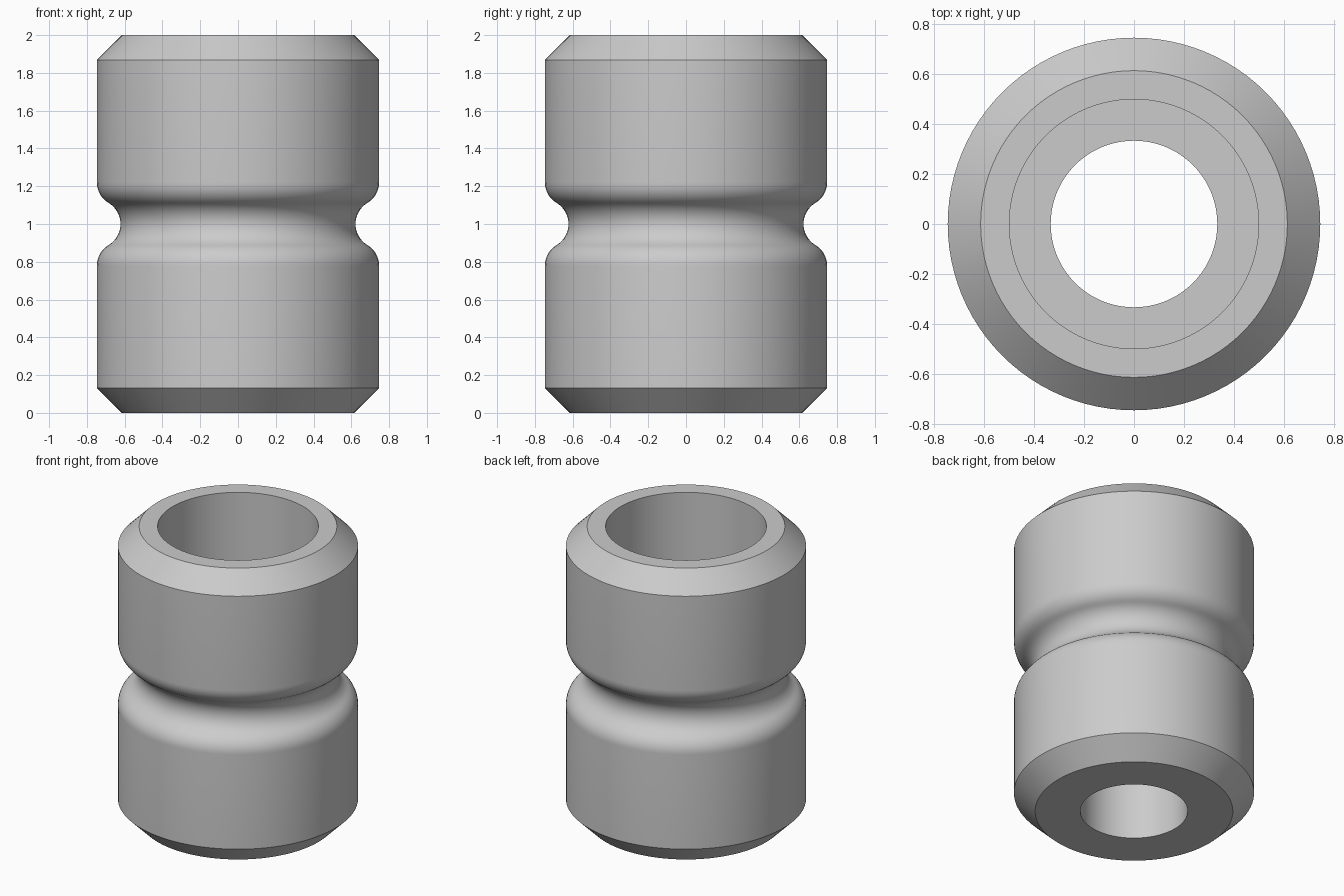
import bpy, bmesh
from math import sin, cos, pi, radians, atan2
from mathutils import Vector

if "Cube" in bpy.data.objects:
    bpy.data.objects.remove(bpy.data.objects["Cube"], do_unlink=True)

R, RIM, CHAMFER = 0.747, 0.615, 0.132
WIDE_BORE, NARROW_BORE, LEDGE_Z = 0.5, 0.334, 1.0
GROOVE_R, SHOULDER_R, SHOULDER_Z = 0.13, 0.126, 0.78
SEGMENTS = 96


def arc(cx, cz, r, start, end, steps):
    """Points along an arc in the profile plane."""
    angles = [start + (end - start) * i / steps for i in range(steps + 1)]
    return [(cx + r * cos(a), cz + r * sin(a)) for a in angles]


# Lower half of the outside: chamfer, wall, rounded shoulder, groove
groove_x = R + 0.005
shoulder_x = R - SHOULDER_R
tangent = atan2(1 - SHOULDER_Z, groove_x - shoulder_x)
lower = [(RIM, 0), (R, CHAMFER)]
lower += arc(shoulder_x, SHOULDER_Z, SHOULDER_R, 0, tangent, 8)
lower += arc(groove_x, 1, GROOVE_R, tangent + pi, pi, 8)[1:]

# Mirror the outside about mid height, then close through the stepped bore
upper = [(x, 2 - z) for x, z in reversed(lower[:-1])]
bore = [(WIDE_BORE, 2), (WIDE_BORE, LEDGE_Z), (NARROW_BORE, LEDGE_Z), (NARROW_BORE, 0)]
profile = lower + upper + bore

# Revolve the profile into the sleeve
bm = bmesh.new()
verts = [bm.verts.new((x, 0, z)) for x, z in profile]
edges = [bm.edges.new((v, verts[i - 1])) for i, v in enumerate(verts)]
bmesh.ops.spin(bm, geom=verts + edges, cent=Vector(), axis=(0, 0, 1),
               angle=2 * pi, steps=SEGMENTS, use_merge=True)
bmesh.ops.remove_doubles(bm, verts=bm.verts, dist=0.0001)
bmesh.ops.recalc_face_normals(bm, faces=bm.faces)
mesh = bpy.data.meshes.new("grooved_sleeve")
bm.to_mesh(mesh)
bm.free()
sleeve = bpy.data.objects.new("grooved_sleeve", mesh)
bpy.context.collection.objects.link(sleeve)

# Plain grey material
grey = bpy.data.materials.new("plain_grey")
grey.use_nodes = True
colour = (0.6, 0.6, 0.6, 1)
grey.diffuse_color = colour
grey.node_tree.nodes["Principled BSDF"].inputs["Base Color"].default_value = colour
mesh.materials.append(grey)

# Smooth walls with crisp chamfer edges
bpy.ops.object.select_all(action="DESELECT")
sleeve.select_set(True)
bpy.context.view_layer.objects.active = sleeve
bpy.ops.object.shade_smooth_by_angle(angle=radians(30))
